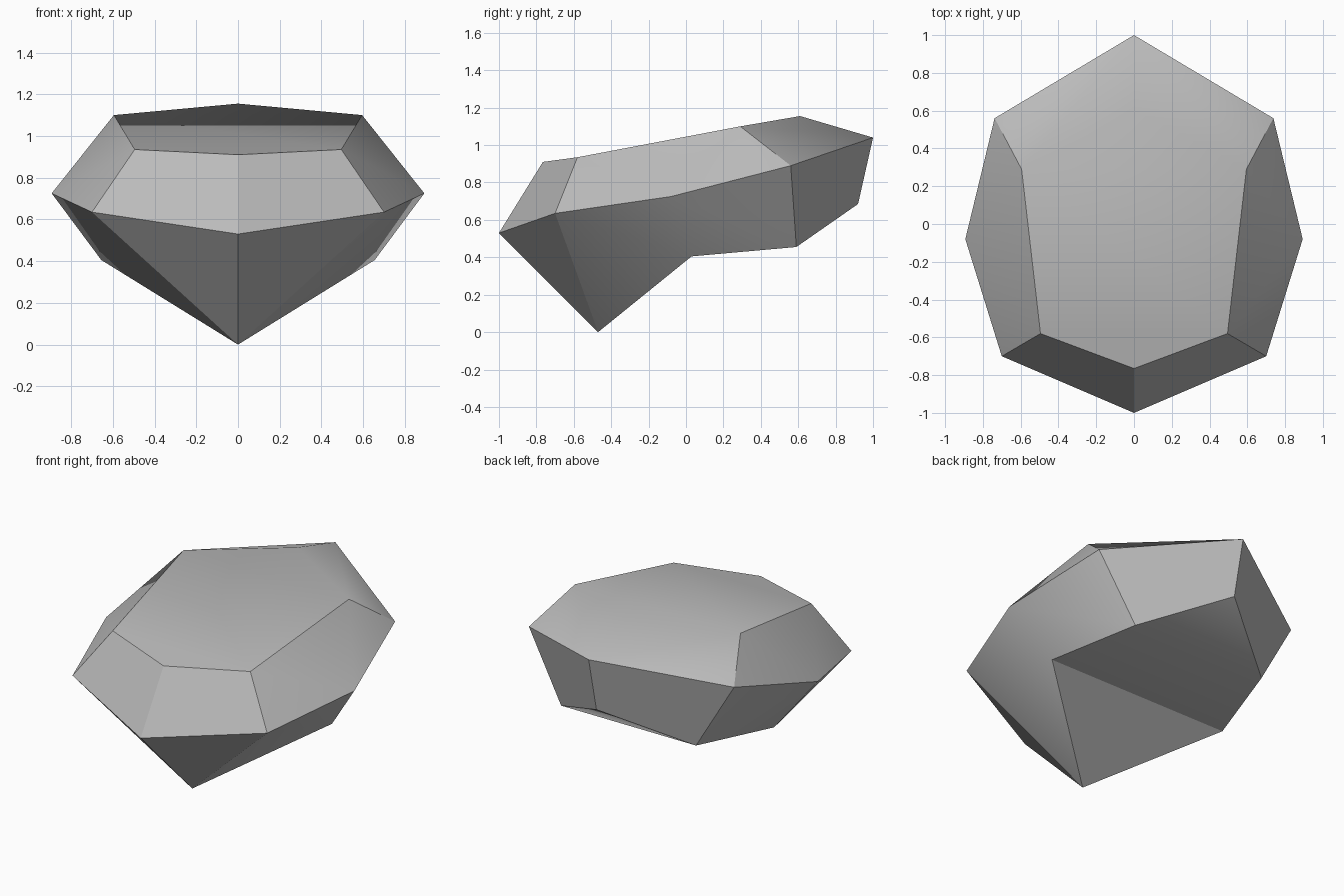
import bpy
import bmesh
import math

if "Cube" in bpy.data.objects:
    bpy.data.objects.remove(bpy.data.objects["Cube"], do_unlink=True)

# Single stone colour
stone = bpy.data.materials.new("grey_stone")
stone.use_nodes = True
colour = (0.5, 0.5, 0.5, 1)
stone.diffuse_color = colour
bsdf = next(n for n in stone.node_tree.nodes if n.type == "BSDF_PRINCIPLED")
bsdf.inputs["Base Color"].default_value = colour

# Corners of the +x half, each ring running from front to back
rings = {
    "top": [(0, -0.765, 0.91), (0.495, -0.58, 0.935), (0.595, 0.29, 1.10), (0, 0.61, 1.155)],
    "rim": [(0, -1, 0.53), (0.7, -0.7, 0.635), (0.893, -0.08, 0.725),
            (0.738, 0.56, 0.89), (0, 1, 1.04)],
    "low": [(0, -0.47, 0), (0.655, 0.03, 0.405), (0.485, 0.59, 0.455), (0, 0.92, 0.685)],
}

bm = bmesh.new()
left, right = {}, {}
for ring, points in rings.items():
    for i, (x, y, z) in enumerate(points):
        key = ring + str(i)
        left[key] = bm.verts.new((x, y, z))
        right[key] = bm.verts.new((-x, y, z)) if x else left[key]

# Facets repeated on both sides
side_facets = [
    "rim0 rim1 top1 top0", "rim1 rim2 top1", "top1 rim2 top2", "rim2 rim3 top2",
    "top2 rim4 top3", "top2 rim3 rim4",
    "rim0 low0 rim1", "rim1 low0 low1", "rim1 low1 rim2",
    "rim2 low1 low2", "rim2 low2 rim3", "rim3 low2 low3 rim4",
]
for facet in side_facets:
    for half in (left, right):
        bm.faces.new([half[k] for k in facet.split()])

# Facets crossing the middle: listed along +x, then back along -x
for facet in ("top0 top1 top2", "top2 top3", "low0 low1", "low1 low2", "low2 low3"):
    keys = facet.split()
    loop = [left[k] for k in keys]
    loop += [right[k] for k in reversed(keys) if right[k] is not left[k]]
    bm.faces.new(loop)

bmesh.ops.recalc_face_normals(bm, faces=bm.faces)
mesh = bpy.data.meshes.new("faceted_rock")
bm.to_mesh(mesh)
bm.free()
mesh.materials.append(stone)

rock = bpy.data.objects.new("faceted_rock", mesh)
bpy.context.collection.objects.link(rock)
for other in bpy.context.selected_objects:
    other.select_set(False)
rock.select_set(True)
bpy.context.view_layer.objects.active = rock
bpy.ops.object.shade_smooth_by_angle(angle=math.radians(30))
